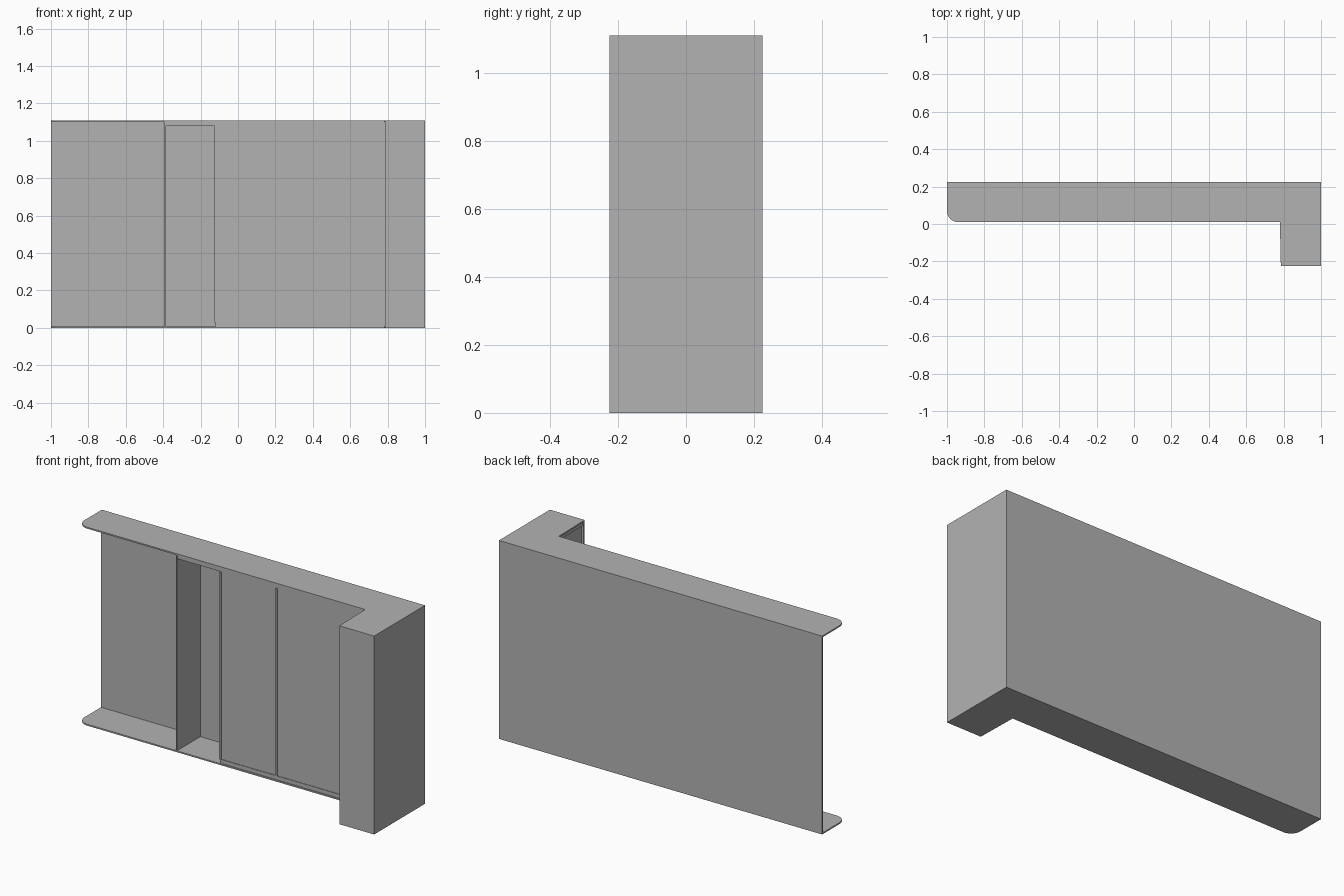
import bpy, bmesh, math

cube = bpy.data.objects.get("Cube")
if cube:
    bpy.data.objects.remove(cube, do_unlink=True)

grey = bpy.data.materials.new("plain grey")
grey.use_nodes = True
COLOR = (0.45, 0.45, 0.45, 1)
grey.diffuse_color = COLOR
grey.node_tree.nodes["Principled BSDF"].inputs["Base Color"].default_value = COLOR

BACK, FRONT, WING = 0.225, 0.01, -0.225
HEIGHT, PLATE = 1.11, 0.008
INNER = 0.785


def finish(name, bm):
    bmesh.ops.recalc_face_normals(bm, faces=bm.faces)
    mesh = bpy.data.meshes.new(name)
    bm.to_mesh(mesh)
    bm.free()
    mesh.materials.append(grey)
    obj = bpy.data.objects.new(name, mesh)
    bpy.context.collection.objects.link(obj)
    return obj


def box(name, x, y, z):
    bm = bmesh.new()
    bmesh.ops.create_cube(bm, size=1)
    for v in bm.verts:
        for i, (lo, hi) in enumerate((x, y, z)):
            v.co[i] = lo if v.co[i] < 0 else hi
    return finish(name, bm)


def plate(name, z):
    """L-shaped slab with one rounded front corner."""
    r = 0.06
    outline = [(1, BACK), (-1, BACK)]
    for i in range(9):
        a = math.pi + i * math.pi / 16
        outline.append((-1 + r + r * math.cos(a), FRONT + r + r * math.sin(a)))
    outline += [(INNER - 0.005, FRONT), (INNER, WING), (1, WING)]
    bm = bmesh.new()
    face = bm.faces.new([bm.verts.new((x, y, z)) for x, y in outline])
    new = bmesh.ops.extrude_face_region(bm, geom=[face])["geom"]
    bmesh.ops.translate(bm, vec=(0, 0, PLATE),
                        verts=[v for v in new if isinstance(v, bmesh.types.BMVert)])
    return finish(name, bm)


# Shell: top, bottom, back, divider and end wing
full = (0, HEIGHT)
inside = (PLATE, HEIGHT - PLATE)
plate("bottom_plate", 0)
plate("top_plate", HEIGHT - PLATE)
box("back_panel", (-1, 1), (BACK - 0.008, BACK), full)
box("divider", (-0.392, -0.385), (FRONT, BACK - 0.008), inside)
box("wing_side", (0.992, 1), (WING, BACK), full)
box("wing_front", (INNER, 1), (WING, WING + 0.01), full)

# Sliding door rails
box("top_rail", (-0.385, INNER), (FRONT + 0.005, FRONT + 0.02), (1.08, HEIGHT - PLATE))
box("bottom_rail", (-0.12, INNER), (FRONT + 0.005, FRONT + 0.02), (PLATE, 0.03))

# Doors with a slim upright on each left edge
for name, left, right in (("middle_door", -0.125, 0.222), ("end_door", 0.222, INNER)):
    box(name, (left + 0.01, right), (FRONT + 0.008, FRONT + 0.02), (0.03, 1.08))
    box(name + "_upright", (left, left + 0.01), (FRONT + 0.002, FRONT + 0.02), (0.03, 1.08))

# Recessed panel and rails on the inner side of the wing
box("wing_panel", (0.797, 0.808), (WING + 0.01, FRONT + 0.02), inside)
for name, z in (("wing_bottom_rail", (PLATE, 0.03)), ("wing_top_rail", (1.08, HEIGHT - PLATE))):
    box(name, (INNER + 0.004, 0.797), (WING + 0.01, FRONT + 0.02), z)
